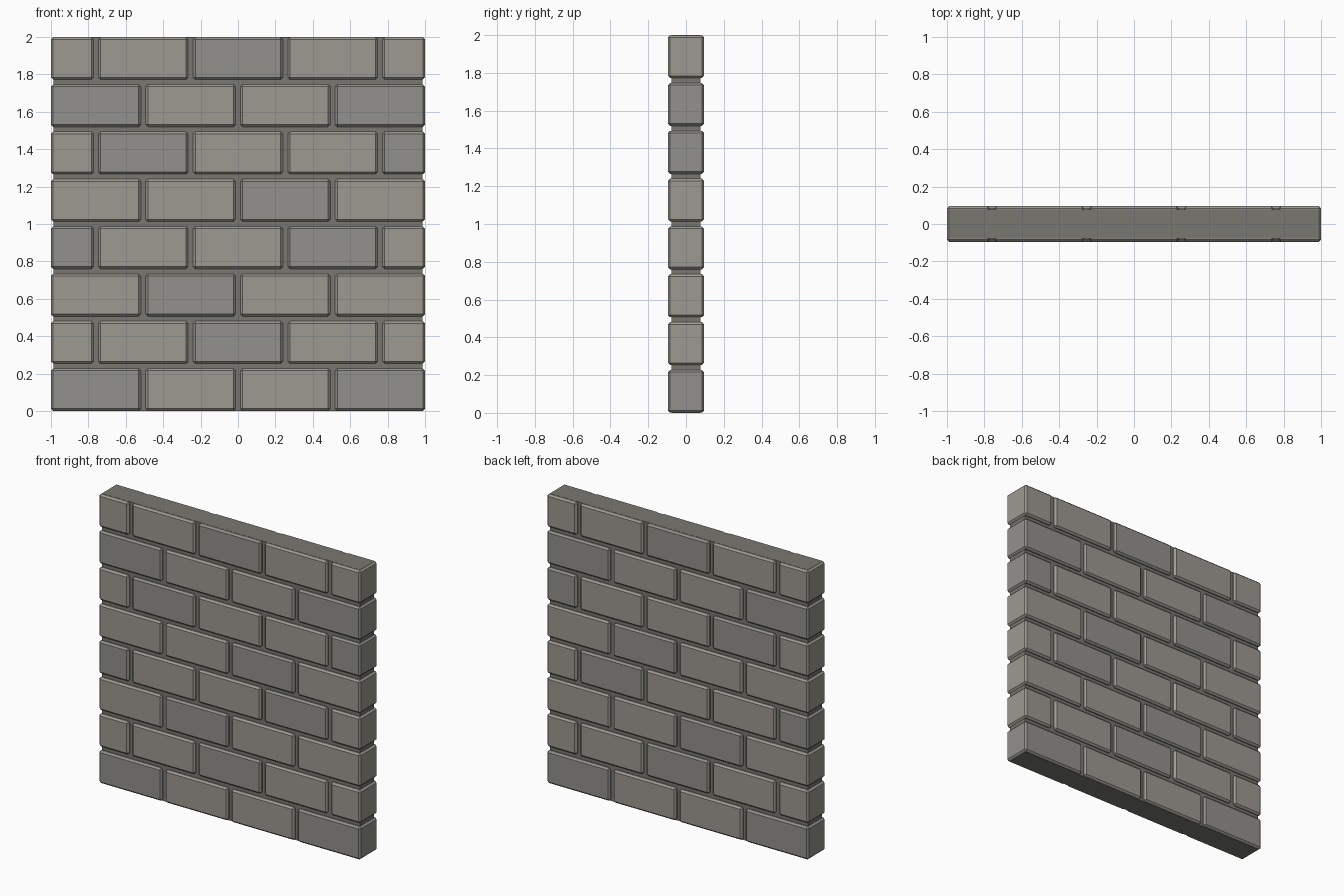
import bpy

if "Cube" in bpy.data.objects:
    bpy.data.objects.remove(bpy.data.objects["Cube"])

def material(name, rgb):
    m = bpy.data.materials.new(name)
    m.diffuse_color = (*rgb, 1)
    m.use_nodes = True
    m.node_tree.nodes["Principled BSDF"].inputs["Base Color"].default_value = m.diffuse_color
    return m

LIGHT = material("light_stone", (0.34, 0.32, 0.29))
DARK = material("dark_stone", (0.29, 0.285, 0.265))
MORTAR = material("mortar", (0.19, 0.185, 0.165))

def box(name, x0, x1, half_depth, z0, z1, mat, bevel=0):
    bpy.ops.mesh.primitive_cube_add(size=1, location=((x0 + x1) / 2, 0, (z0 + z1) / 2))
    o = bpy.context.object
    o.name = name
    o.scale = (x1 - x0, 2 * half_depth, z1 - z0)
    bpy.ops.object.transform_apply(location=False, rotation=False, scale=True)
    o.data.materials.append(mat)
    if bevel:
        b = o.modifiers.new("edge_bevel", 'BEVEL')
        b.width = bevel
        b.segments = 1
    return o

GAP = 0.0256
ROWS = 8
HEIGHT = (2 - GAP * (ROWS - 1)) / ROWS
FULL = (2 - 3 * GAP) / 4
HALF = (FULL - GAP) / 2
EPS = 0.0008  # keeps brick faces just under the mortar core's top and bottom

# Recessed mortar core
box("mortar_core", -0.987, 0.987, 0.077, 0, 2, MORTAR)

# Running-bond courses: full bricks alternate with courses ending in half bricks
for row in range(ROWS):
    widths = [HALF, FULL, FULL, FULL, HALF] if row % 2 else [FULL] * 4
    z = row * (HEIGHT + GAP)
    z0 = z + (EPS if row == 0 else 0)
    z1 = z + HEIGHT - (EPS if row == ROWS - 1 else 0)
    x = -1
    for i, w in enumerate(widths):
        mat = DARK if (row + i) % 3 == 0 else LIGHT
        box(f"brick_{row}_{i}", x, x + w, 0.096, z0, z1, mat, 0.012)
        x += w + GAP
